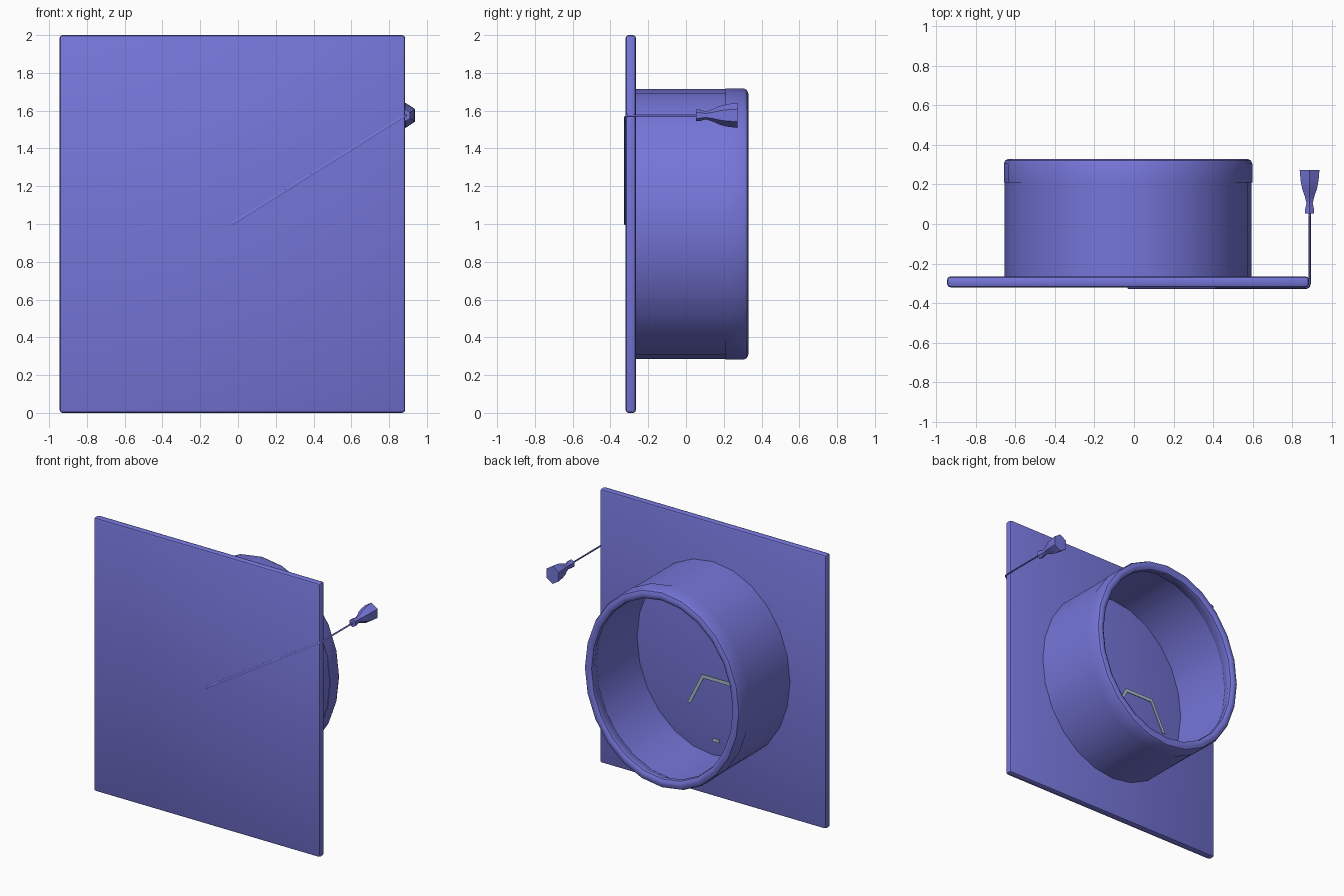
import bpy, bmesh, math
from mathutils import Vector

if "Cube" in bpy.data.objects:
    bpy.data.objects.remove(bpy.data.objects["Cube"])

CX, CZ = -0.03, 1.0          # centre of plate and duct


def material(name, rgb):
    m = bpy.data.materials.new(name)
    m.diffuse_color = (*rgb, 1)
    m.use_nodes = True
    m.node_tree.nodes["Principled BSDF"].inputs["Base Color"].default_value = m.diffuse_color
    return m


BLUE = material("violet_blue", (0.18, 0.18, 0.70))
GREY = material("pale_grey", (0.38, 0.50, 0.60))


def finish(name, bm, mat, angle=40):
    bmesh.ops.recalc_face_normals(bm, faces=bm.faces)
    me = bpy.data.meshes.new(name)
    bm.to_mesh(me)
    bm.free()
    ob = bpy.data.objects.new(name, me)
    bpy.context.collection.objects.link(ob)
    me.materials.append(mat)
    bpy.ops.object.select_all(action='DESELECT')
    ob.select_set(True)
    bpy.context.view_layer.objects.active = ob
    bpy.ops.object.shade_smooth_by_angle(angle=math.radians(angle))
    return ob


def lathe(name, profile, sides, centre, sx, closed=False, mat=BLUE):
    """Turn (y, radius) points about a y axis, squashed by sx in x."""
    bm = bmesh.new()
    rings = []
    for y, r in profile:
        rings.append([bm.verts.new((centre[0] + sx * r * math.sin(a), y,
                                    centre[1] + r * math.cos(a)))
                      for a in (2 * math.pi * i / sides for i in range(sides))])
    n = len(rings)
    for k in range(n if closed else n - 1):
        a, b = rings[k], rings[(k + 1) % n]
        for i in range(sides):
            j = (i + 1) % sides
            bm.faces.new((a[i], a[j], b[j], b[i]))
    if not closed:
        bm.faces.new(rings[0])
        bm.faces.new(rings[-1])
    return finish(name, bm, mat)


# square wall plate with softened edges
bm = bmesh.new()
bmesh.ops.create_cube(bm, size=1)
for v in bm.verts:
    v.co = (CX + v.co.x * 1.83, -0.2925 + v.co.y * 0.055, CZ + v.co.z * 2)
bmesh.ops.bevel(bm, geom=bm.edges[:], offset=0.016, segments=2,
                profile=0.5, affect='EDGES')
finish("wall_plate", bm, BLUE)

# round duct and its rounded collar
SX = 0.875
lathe("duct", [(-0.28, 0.714), (0.215, 0.714), (0.215, 0.698), (-0.28, 0.698)],
      24, (CX, CZ), SX, closed=True)
lathe("duct_collar", [(0.21, 0.718), (0.305, 0.718), (0.322, 0.71), (0.33, 0.69),
                      (0.33, 0.67), (0.318, 0.652), (0.295, 0.648), (0.21, 0.69)],
      24, (CX, CZ), SX, closed=True)

# pale broken six-sided outline inside the duct
bm = bmesh.new()
hx, hz, r = -0.155, 0.71, 0.24


def corner(i, rad):
    a = math.radians(60 * i)
    return Vector((hx + SX * rad * math.cos(a), -0.13, hz + rad * math.sin(a)))


for i, t0, t1 in ((0, 0.0, 1.0), (1, 0.0, 1.0), (2, 0.0, 1.0), (4, 0.4, 0.65)):
    quad = [corner(i, q).lerp(corner(i + 1, q), t)
            for q, t in ((r, t0), (r, t1), (r + 0.03, t1), (r + 0.03, t0))]
    face = bm.faces.new([bm.verts.new(p) for p in quad])
    ext = bmesh.ops.extrude_face_region(bm, geom=[face])
    for v in ext["geom"]:
        if isinstance(v, bmesh.types.BMVert):
            v.co.y -= 0.006
finish("inner_outline", bm, GREY)

# pull cord: across the plate, round its edge, then backwards
path = [(-0.03, -0.321, 1.0), (0.872, -0.321, 1.566), (0.885, -0.316, 1.573),
        (0.889, -0.302, 1.575), (0.889, 0.07, 1.575)]
cu = bpy.data.curves.new("pull_cord", 'CURVE')
cu.dimensions = '3D'
cu.bevel_depth = 0.008
cu.bevel_resolution = 1
cu.use_fill_caps = True
sp = cu.splines.new('POLY')
sp.points.add(len(path) - 1)
for p, co in zip(sp.points, path):
    p.co = (*co, 1)
    p.radius = 1 if co[2] < 1.57 else 0.75
cord = bpy.data.objects.new("pull_cord", cu)
bpy.context.collection.objects.link(cord)
cu.materials.append(BLUE)
bpy.ops.object.select_all(action='DESELECT')
cord.select_set(True)
bpy.context.view_layer.objects.active = cord
bpy.ops.object.convert(target='MESH')
bpy.ops.object.shade_smooth_by_angle(angle=math.radians(60))

# six-sided bell pull on the end of the cord
lathe("bell_pull", [(0.052, 0.031), (0.07, 0.031), (0.105, 0.021), (0.14, 0.032),
                    (0.18, 0.05), (0.22, 0.06), (0.272, 0.066)],
      6, (0.888, 1.575), SX)
